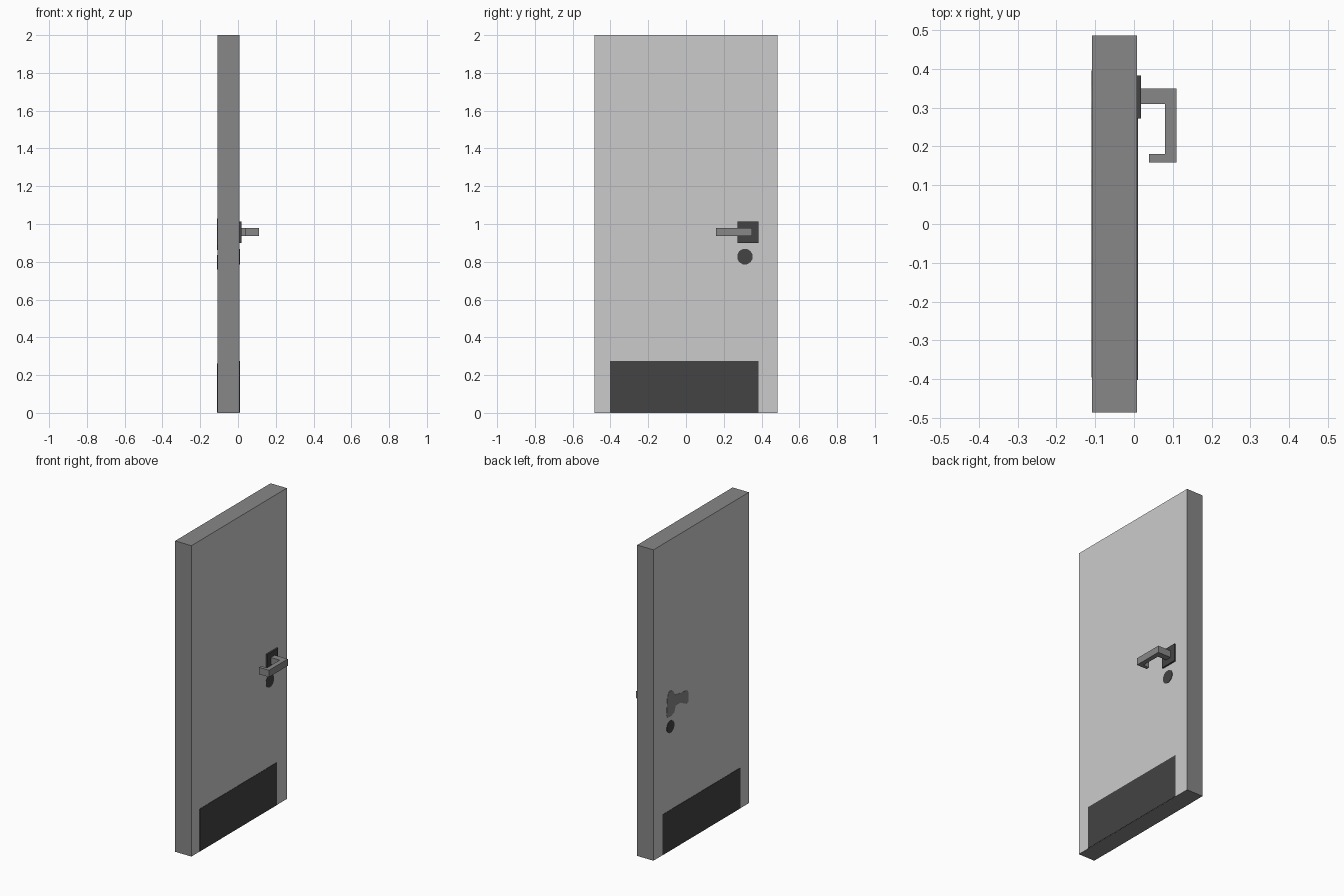
import bpy, bmesh, math
from mathutils import Vector

if "Cube" in bpy.data.objects:
    bpy.data.objects.remove(bpy.data.objects["Cube"])


def material(name, v):
    m = bpy.data.materials.new(name)
    m.diffuse_color = (v, v, v, 1)
    m.use_nodes = True
    m.node_tree.nodes["Principled BSDF"].inputs["Base Color"].default_value = m.diffuse_color
    return m


light = material("light grey", 0.60)
mid = material("mid grey", 0.245)
dark = material("dark grey", 0.057)


def prism(name, points, offset, mats):
    """Extrude a flat outline of 3D points along offset."""
    bm = bmesh.new()
    face = bm.faces.new([bm.verts.new(p) for p in points])
    ext = bmesh.ops.extrude_face_region(bm, geom=[face], use_keep_orig=True)
    verts = [g for g in ext["geom"] if isinstance(g, bmesh.types.BMVert)]
    bmesh.ops.translate(bm, verts=verts, vec=Vector(offset))
    bmesh.ops.recalc_face_normals(bm, faces=bm.faces)
    mesh = bpy.data.meshes.new(name)
    bm.to_mesh(mesh)
    bm.free()
    for m in mats:
        mesh.materials.append(m)
    ob = bpy.data.objects.new(name, mesh)
    bpy.context.collection.objects.link(ob)
    return ob


def side_plate(name, yz, x0, x1, mat):
    """Outline in the door plane, thickened along x."""
    return prism(name, [(x0, y, z) for y, z in yz], (x1 - x0, 0, 0), [mat])


def rect(y0, y1, z0, z1):
    return [(y0, z0), (y1, z0), (y1, z1), (y0, z1)]


def disc(y, z, r, n=12):
    return [(y + r * math.cos(math.tau * (i + .5) / n),
             z + r * math.sin(math.tau * (i + .5) / n)) for i in range(n)]


FRONT, BACK, T = 0.008, -0.108, 0.002

# Door slab: light broad faces, darker edges
door = prism("door_slab", [(BACK, y, z) for y, z in rect(-.485, .485, 0, 2)],
             (FRONT - BACK, 0, 0), [mid, light])
for p in door.data.polygons:
    p.material_index = 1 if abs(p.normal.x) > 0.9 else 0

# Kick plates and keyholes on both sides
side_plate("front_kick_plate", rect(-.402, .383, 0.001, .275), FRONT, FRONT + T, dark)
side_plate("back_kick_plate", rect(-.395, .395, 0.001, .262), BACK - T, BACK, dark)
side_plate("front_keyhole", disc(.312, .827, .042), FRONT, FRONT + T, dark)
side_plate("back_keyhole", disc(.313, .797, .040), BACK - T, BACK, dark)

# Flat handle silhouette on the back
side_plate("back_handle", [
    (.354, .887), (.344, 1.0), (.330, 1.025), (.313, 1.03), (.285, 1.015),
    (.268, .985), (.212, .975), (.172, .972), (.140, .965), (.131, .945),
    (.131, .89), (.150, .882), (.172, .892), (.212, .913), (.262, .913),
    (.275, .875), (.313, .862), (.345, .868)], BACK - T, BACK, mid)

# Handle backplate
side_plate("handle_backplate", rect(.272, .383, .90, 1.013), FRONT, .018, dark)

# Lever handle: hooked outline seen from above, extruded upward
lever = [(.018, .309), (.08, .309), (.08, .18), (.038, .18), (.038, .158),
         (.11, .158), (.11, .349), (.018, .349)]
prism("lever_handle", [(x, y, .936) for x, y in lever], (0, 0, .044), [mid])
